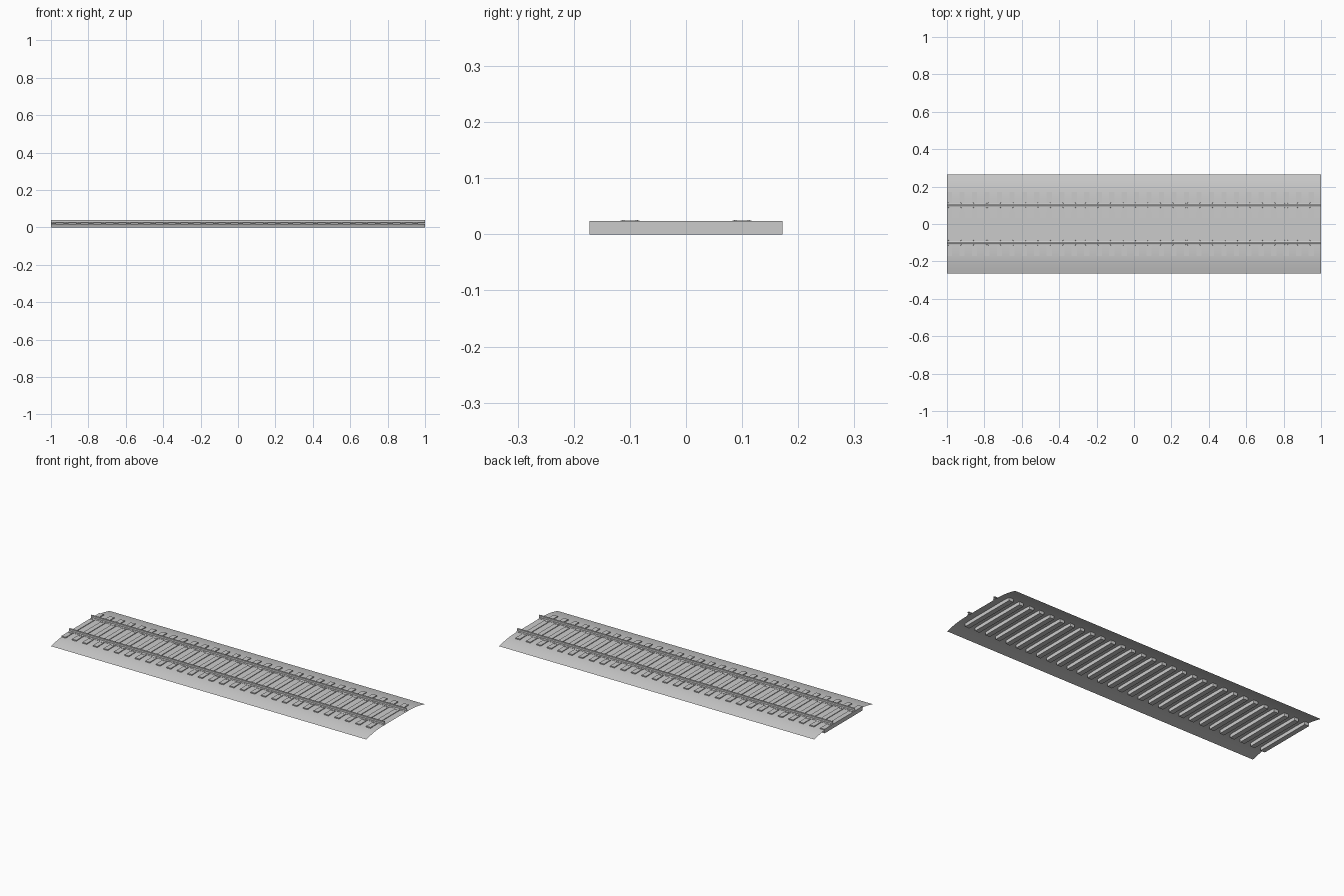
import bpy, bmesh, math
from mathutils import Matrix

if "Cube" in bpy.data.objects:
    bpy.data.objects.remove(bpy.data.objects["Cube"])

TIES, PITCH, TIE_W, TIE_TOP = 30, 2 / 30, 0.028, 0.0235
GAUGE = 0.1


def finish(bm, name, smooth=False):
    mesh = bpy.data.meshes.new(name)
    bm.to_mesh(mesh)
    bm.free()
    obj = bpy.data.objects.new(name, mesh)
    bpy.context.collection.objects.link(obj)
    if smooth:
        bpy.ops.object.select_all(action='DESELECT')
        obj.select_set(True)
        bpy.context.view_layer.objects.active = obj
        bpy.ops.object.shade_smooth_by_angle(angle=math.radians(30))
    return obj


def sweep(bm, profile, closed):
    """Run a (y, z) profile along x from -1 to 1, with open ends."""
    a = [bm.verts.new((-1, y, z)) for y, z in profile]
    b = [bm.verts.new((1, y, z)) for y, z in profile]
    n = len(profile)
    for i in range(n if closed else n - 1):
        j = (i + 1) % n
        bm.faces.new((a[i], b[i], b[j], a[j]))


def box(bm, centre, size):
    m = Matrix.Translation(centre) @ Matrix.Diagonal((*size, 1))
    bmesh.ops.create_cube(bm, size=1, matrix=m)


def tie_array(obj):
    mod = obj.modifiers.new("repeat", 'ARRAY')
    mod.count = TIES
    mod.use_relative_offset = False
    mod.use_constant_offset = True
    mod.constant_offset_displace = (PITCH, 0, 0)


# ballast bed: open arched sheet
half = [(0.265, 0.0), (0.235, 0.0075), (0.205, 0.0135), (0.175, 0.0175),
        (0.14, 0.0195), (0.1, 0.02)]
bm = bmesh.new()
sweep(bm, [(-y, z) for y, z in half] + half[::-1], False)
finish(bm, "ballast_bed", True)

# ties
x0 = -1 + TIE_W / 2
bm = bmesh.new()
box(bm, (x0, 0, TIE_TOP / 2), (TIE_W, 0.344, TIE_TOP))
tie_array(finish(bm, "ties"))

# rails: foot, web and head
rail_half = [(0.009, TIE_TOP), (0.009, 0.0248), (0.002, 0.0268),
             (0.002, 0.0342), (0.005, 0.0355), (0.005, 0.039), (0.004, 0.04)]
rail = rail_half + [(-y, z) for y, z in rail_half[::-1]]
for side, name in ((-1, "rail_front"), (1, "rail_back")):
    bm = bmesh.new()
    sweep(bm, [(y + side * GAUGE, z) for y, z in rail], True)
    bmesh.ops.recalc_face_normals(bm, faces=bm.faces[:])
    finish(bm, name)

# base plates and bolt heads holding the rails to each tie
bm = bmesh.new()
for side in (-1, 1):
    box(bm, (x0, side * GAUGE, TIE_TOP + 0.0005), (0.018, 0.034, 0.001))
    for dy in (-0.012, 0.012):
        for dx in (-0.006, 0.006):
            m = Matrix.Translation((x0 + dx, side * GAUGE + dy, TIE_TOP + 0.0015))
            bmesh.ops.create_cone(bm, cap_ends=True, segments=6, radius1=0.0025,
                                  radius2=0.002, depth=0.002, matrix=m)
tie_array(finish(bm, "rail_fasteners"))
